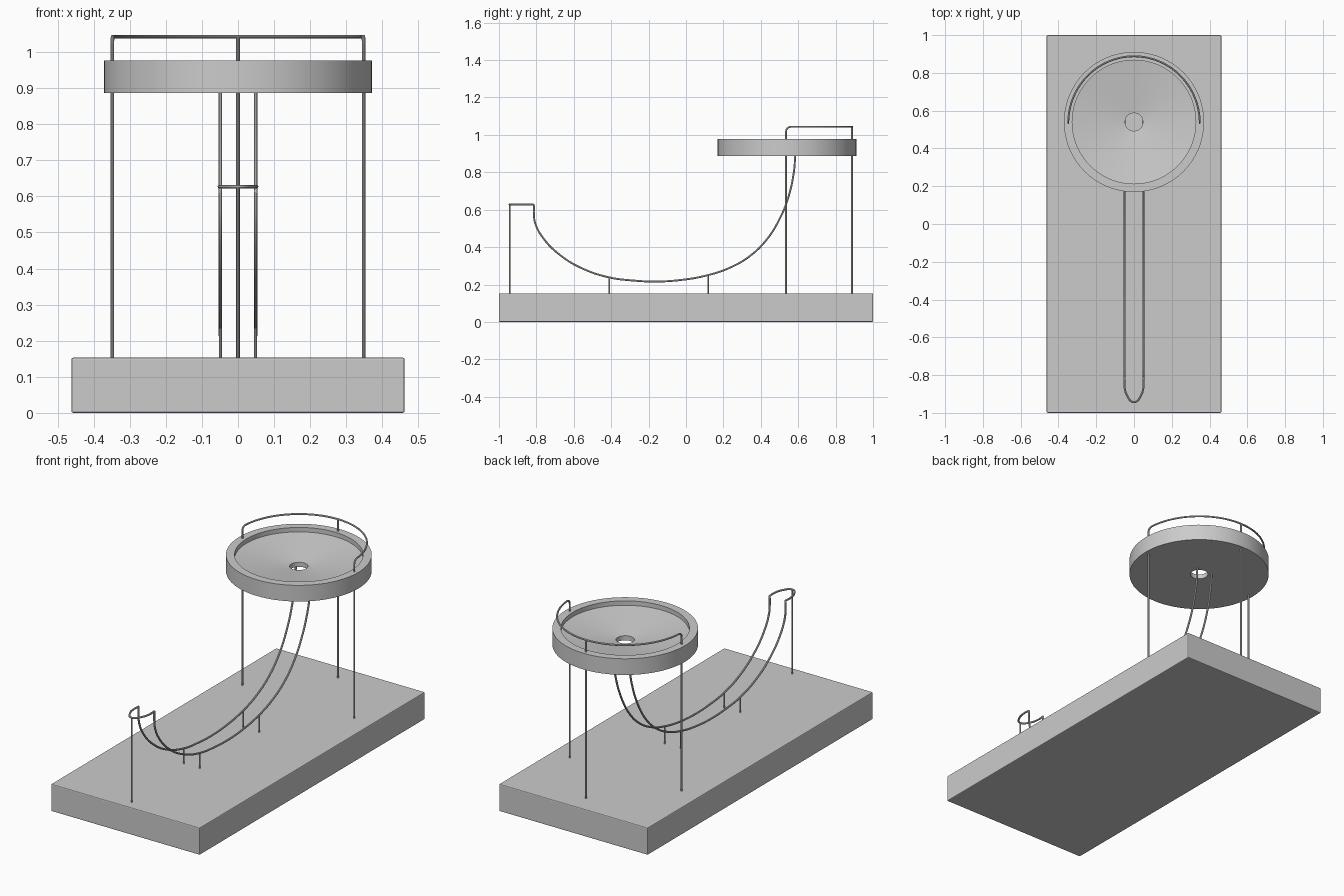
import bpy, bmesh
from math import sin, cos, pi

if "Cube" in bpy.data.objects:
    bpy.data.objects.remove(bpy.data.objects["Cube"])

DISH_Y, RAIL_R = 0.54, 0.348
BASE_TOP = 0.153


def activate(ob):
    bpy.ops.object.select_all(action='DESELECT')
    bpy.context.view_layer.objects.active = ob
    ob.select_set(True)


def rod(name, points, radius, corners=(), smooth=False):
    """Round wire through points; smooth wires use automatic handles except at corners."""
    cu = bpy.data.curves.new(name, 'CURVE')
    cu.dimensions = '3D'
    cu.bevel_depth, cu.bevel_resolution = radius, 3
    cu.use_fill_caps = True
    cu.resolution_u = 6
    if smooth:
        sp = cu.splines.new('BEZIER')
        sp.bezier_points.add(len(points) - 1)
        for i, (bp, p) in enumerate(zip(sp.bezier_points, points)):
            bp.co = p
            kind = 'VECTOR' if i in corners else 'AUTO'
            bp.handle_left_type = bp.handle_right_type = kind
    else:
        sp = cu.splines.new('POLY')
        sp.points.add(len(points) - 1)
        for pt, p in zip(sp.points, points):
            pt.co = (*p, 1)
    ob = bpy.data.objects.new(name, cu)
    bpy.context.collection.objects.link(ob)
    activate(ob)
    bpy.ops.object.convert(target='MESH')
    bpy.ops.object.shade_smooth_by_angle()
    return ob


# base block with slightly eased edges
bpy.ops.mesh.primitive_cube_add(size=1, location=(0, 0, BASE_TOP / 2))
base = bpy.context.object
base.name = "base"
base.scale = (0.924, 2, BASE_TOP)
bpy.ops.object.transform_apply(location=False, rotation=False, scale=True)
bev = base.modifiers.new("bevel", 'BEVEL')
bev.width, bev.segments = 0.005, 2

# dish: lathed ring with a shallow funnel and a central hole
profile = [(0.047, 0.886), (0.371, 0.886), (0.371, 0.977), (0.327, 0.977),
           (0.327, 0.952), (0.047, 0.912)]
N = 96
bm = bmesh.new()
rings = [[bm.verts.new((r * cos(2 * pi * i / N), r * sin(2 * pi * i / N) + DISH_Y, z))
          for i in range(N)] for r, z in profile]
for a, b in zip(rings, rings[1:] + rings[:1]):
    for i in range(N):
        j = (i + 1) % N
        bm.faces.new((a[i], a[j], b[j], b[i]))
bmesh.ops.recalc_face_normals(bm, faces=bm.faces)
me = bpy.data.meshes.new("dish")
bm.to_mesh(me)
bm.free()
dish = bpy.data.objects.new("dish", me)
bpy.context.collection.objects.link(dish)
activate(dish)
bpy.ops.object.shade_smooth_by_angle()

# guard rail: two legs joined by a half circle behind the dish
TOP, BEND = 1.043, 0.025


def rail_point(angle, z):
    return (RAIL_R * cos(angle), DISH_Y - 0.005 + (RAIL_R + 0.005) * sin(angle), z)


half = [rail_point(0, 0.14)]
for k in range(7):
    t = pi / 2 * k / 6
    half.append(rail_point(BEND * (1 - cos(t)) / RAIL_R, TOP - BEND + BEND * sin(t)))
start = BEND / RAIL_R
arc = [rail_point(start + (pi - 2 * start) * k / 48, TOP) for k in range(1, 48)]
rod("guard_rail", half + arc + [(-x, y, z) for x, y, z in reversed(half)], 0.005)
rod("rear_leg", [rail_point(pi / 2, 0.14), rail_point(pi / 2, TOP)], 0.005)

# twin-wire track: one continuous wire dropping from the dish, looping at the front
side = [(0.585, 0.9), (0.575, 0.79), (0.545, 0.66), (0.5, 0.55), (0.435, 0.445),
        (0.345, 0.355), (0.23, 0.288), (0.1, 0.246), (-0.03, 0.224), (-0.16, 0.216),
        (-0.29, 0.222), (-0.41, 0.238), (-0.55, 0.284), (-0.67, 0.355),
        (-0.765, 0.45), (-0.807, 0.53), (-0.813, 0.57), (-0.813, 0.627)]
right = [(0.049, y, z) for y, z in side]
right += [(0.051, -0.85, 0.627), (0.038, -0.905, 0.627)]
left = [(-x, y, z) for x, y, z in reversed(right)]
path = right + [(0, -0.943, 0.627)] + left
corner = len(side) - 1
rod("track", path, 0.0053, corners=(corner, len(path) - 1 - corner), smooth=True)
rod("front_post", [(0, -0.943, 0.14), (0, -0.943, 0.627)], 0.0045)

# short track supports
for sx, s in ((-1, "left"), (1, "right")):
    for y, z, where in ((-0.41, 0.238, "front"), (0.118, 0.25, "rear")):
        rod(f"track_support_{where}_{s}", [(sx * 0.049, y, 0.14), (sx * 0.049, y, z)], 0.004)
